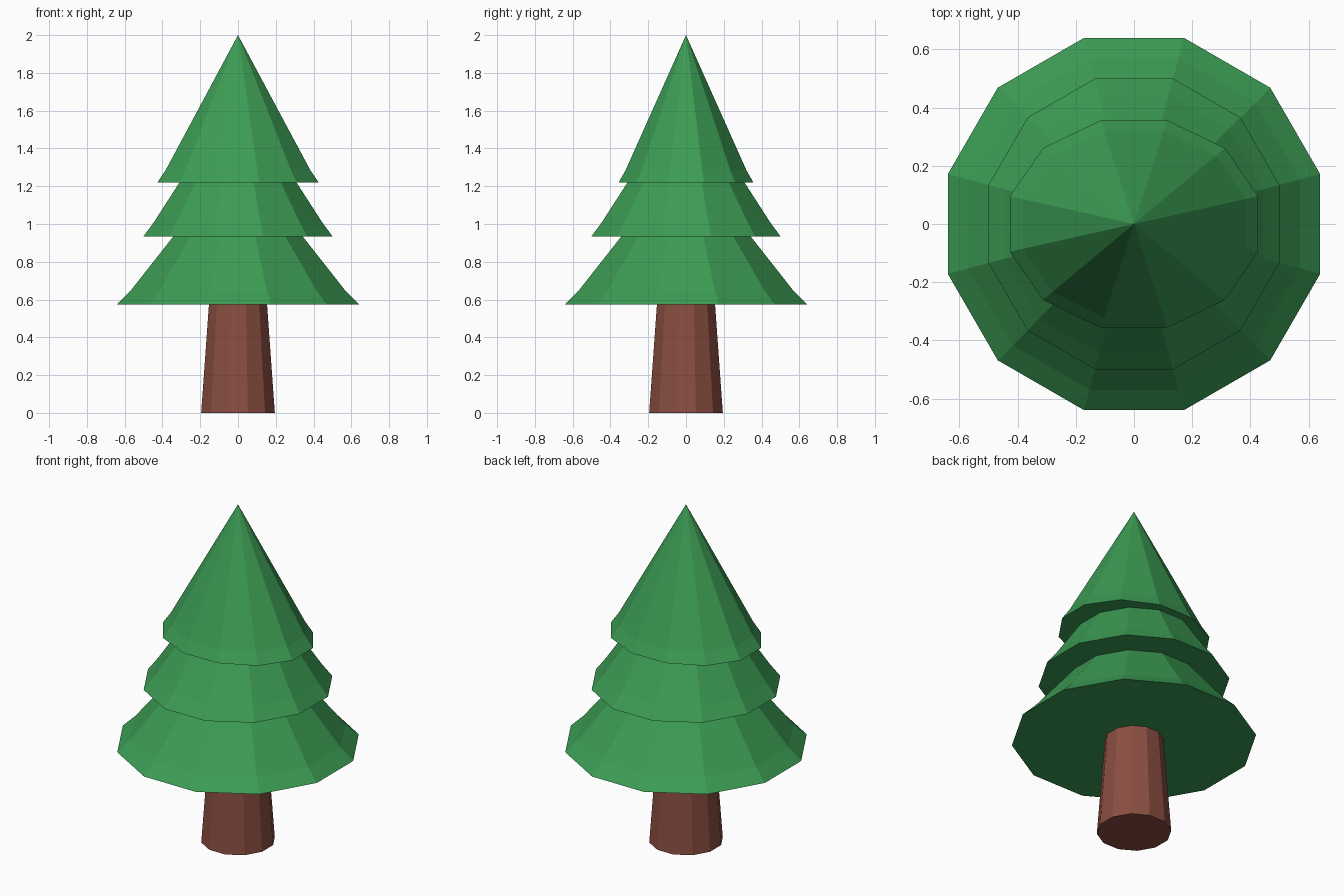
import bpy
import bmesh
from math import cos, sin, pi

cube = bpy.data.objects.get("Cube")
if cube:
    bpy.data.objects.remove(cube, do_unlink=True)

SIDES = 12


def make_material(name, color):
    mat = bpy.data.materials.new(name)
    mat.use_nodes = True
    mat.diffuse_color = color
    mat.node_tree.nodes["Principled BSDF"].inputs["Base Color"].default_value = color
    return mat


def faceted_lathe(name, profile, mat, squash=1.0):
    """Stack rings of (half width, height); a zero width makes a point."""
    bm = bmesh.new()
    rings = []
    for width, z in profile:
        if width == 0:
            rings.append([bm.verts.new((0, 0, z))])
            continue
        radius = width / cos(pi / SIDES)
        angles = [2 * pi * (i + 0.5) / SIDES for i in range(SIDES)]
        rings.append([bm.verts.new((radius * cos(a), radius * sin(a) * squash, z))
                      for a in angles])
    for low, high in zip(rings, rings[1:]):
        for i in range(SIDES):
            j = (i + 1) % SIDES
            if len(high) == 1:
                bm.faces.new((low[i], low[j], high[0]))
            else:
                bm.faces.new((low[i], low[j], high[j], high[i]))
    # Flat ends
    bm.faces.new(rings[0][::-1])
    if len(rings[-1]) > 1:
        bm.faces.new(rings[-1])
    mesh = bpy.data.meshes.new(name)
    bm.to_mesh(mesh)
    bm.free()
    mesh.materials.append(mat)
    obj = bpy.data.objects.new(name, mesh)
    bpy.context.collection.objects.link(obj)
    return obj


green = make_material("needle_green", (0.045, 0.332, 0.089, 1))
brown = make_material("bark_brown", (0.254, 0.076, 0.053, 1))

# Tapered trunk
faceted_lathe("trunk", [(0.195, 0), (0.152, 0.6)], brown)

# Foliage tiers, each with a flared rim
faceted_lathe("lower_foliage", [(0.64, 0.575), (0.57, 0.645), (0.33, 0.95)], green)
faceted_lathe("middle_foliage", [(0.5, 0.935), (0.445, 1.01), (0.3, 1.235)], green)
faceted_lathe("upper_foliage", [(0.427, 1.22), (0.383, 1.285), (0, 2)], green, squash=0.835)
